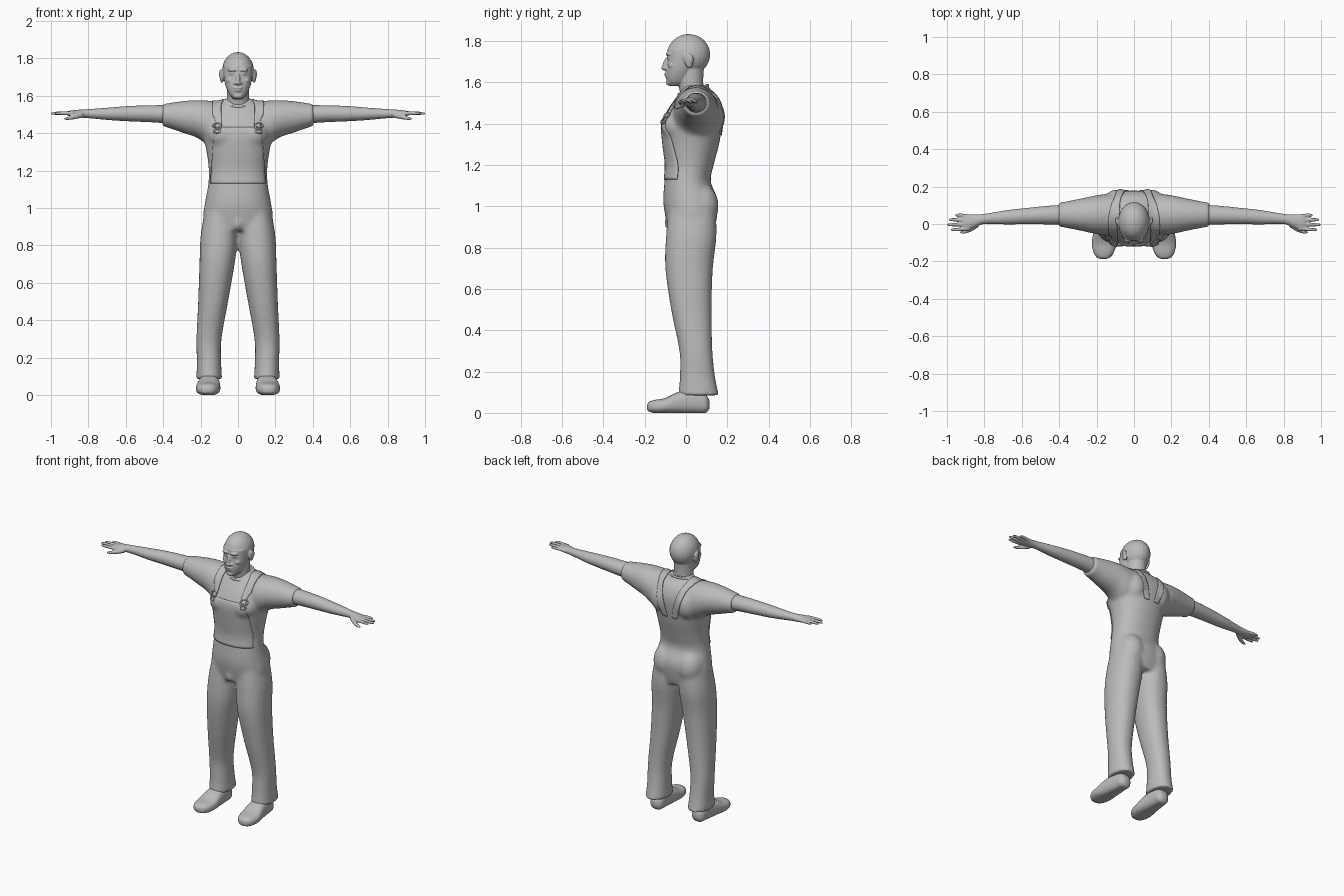
import bpy, bmesh, math
from mathutils import Vector, Matrix
from mathutils.bvhtree import BVHTree

cube = bpy.data.objects.get("Cube")
if cube:
    bpy.data.objects.remove(cube, do_unlink=True)

grey = bpy.data.materials.new("plain grey")
grey.use_nodes = True
grey.diffuse_color = (0.5, 0.5, 0.5, 1)
grey.node_tree.nodes["Principled BSDF"].inputs["Base Color"].default_value = grey.diffuse_color


def smooth_rows(rows, steps):
    """Catmull-Rom interpolation of section rows."""
    rows = [Vector(row) for row in rows]
    padded = [rows[0]] + rows + [rows[-1]]
    result = []
    for a, b, c, d in zip(padded, padded[1:], padded[2:], padded[3:]):
        for step in range(steps):
            t = step / steps
            result.append(b + (c - a) * (t / 2) + (a * 2 - b * 5 + c * 4 - d) * (t * t / 2)
                          + (b * 3 - a - c * 3 + d) * (t ** 3 / 2))
    return result + [rows[-1]]


def loft(bm, axis, rows, mirrored=False, power=2.0, sides=32, steps=5):
    """Rows are (position along axis, centre a, centre b, radius a, radius b)."""
    for side in ((1, -1) if mirrored else (1,)):
        rings = []
        for along, ca, cb, ra, rb in smooth_rows(rows, steps):
            ring = []
            for i in range(sides):
                angle = math.tau * i / sides
                c, s = math.cos(angle), math.sin(angle)
                a = ca + ra * math.copysign(abs(c) ** (2 / power), c)
                b = cb + rb * math.copysign(abs(s) ** (2 / power), s)
                x, y, z = {"x": (along, a, b), "y": (a, along, b), "z": (a, b, along)}[axis]
                ring.append(bm.verts.new((x * side, y, max(z, 0))))
            rings.append(ring)
        for low, high in zip(rings, rings[1:]):
            for i in range(sides):
                j = (i + 1) % sides
                bm.faces.new((low[i], low[j], high[j], high[i]))
        bm.faces.new(rings[0])
        bm.faces.new(rings[-1])


def blob(bm, centre, radii, mirrored=False, tilt=0.0):
    """Ellipsoid, optionally copied to the other side and tilted about x."""
    for side in ((1, -1) if mirrored else (1,)):
        place = Matrix.Translation((centre[0] * side, centre[1], centre[2]))
        turn = Matrix.Rotation(tilt, 4, "X")
        bmesh.ops.create_uvsphere(bm, u_segments=24, v_segments=16, radius=1,
                                  matrix=place @ turn @ Matrix.Diagonal((*radii, 1)))


def finish(name, bm, voxel=None, relax=0):
    """Turn a bmesh into a smooth object, fusing its parts if a voxel size is given."""
    bmesh.ops.recalc_face_normals(bm, faces=bm.faces)
    mesh = bpy.data.meshes.new(name)
    bm.to_mesh(mesh)
    bm.free()
    mesh.materials.append(grey)
    for face in mesh.polygons:
        face.use_smooth = True
    obj = bpy.data.objects.new(name, mesh)
    bpy.context.collection.objects.link(obj)
    if voxel:
        fuse = obj.modifiers.new("fuse", "REMESH")
        fuse.mode, fuse.voxel_size, fuse.use_smooth_shade = "VOXEL", voxel, True
        soften = obj.modifiers.new("soften", "SMOOTH")
        soften.factor, soften.iterations = 0.5, relax
    return obj


# Overalls and shirt: torso, legs and sleeves fused into one cloth surface
bm = bmesh.new()
loft(bm, "z", [(.88, 0, .025, .165, .11), (.95, 0, .025, .186, .125), (1.03, 0, .022, .176, .132),
               (1.12, 0, .008, .16, .112), (1.2, 0, .018, .156, .116), (1.3, 0, .025, .168, .135),
               (1.4, 0, .03, .19, .146), (1.47, 0, .045, .2, .132), (1.53, 0, .055, .17, .1),
               (1.565, 0, .05, .1, .07), (1.585, 0, .045, .07, .06)], power=2.2, sides=48)
loft(bm, "z", [(.98, .088, .03, .09, .115), (.85, .1, .025, .1, .122), (.7, .112, .015, .094, .115),
               (.5, .133, .026, .08, .098), (.3, .155, .048, .067, .08), (.18, .155, .055, .065, .085),
               (.1, .154, .06, .068, .096), (.085, .154, .06, .069, .099)], mirrored=True, power=2.2)
loft(bm, "x", [(.05, .055, 1.47, .1, .09), (.15, .05, 1.455, .11, .118), (.22, .05, 1.476, .1, .1),
               (.3, .05, 1.487, .083, .084), (.385, .05, 1.495, .067, .063),
               (.405, .05, 1.495, .068, .065)], mirrored=True)
blob(bm, (.085, .07, 1.0), (.085, .088, .11), mirrored=True)      # seat
blob(bm, (.08, -.03, 1.39), (.085, .088, .075), mirrored=True)    # chest
blob(bm, (.09, .1, 1.43), (.08, .085, .1), mirrored=True)         # shoulder blades
blob(bm, (0, -.085, .92), (.02, .02, .035))                       # fly fold
clothes = finish("overalls_and_shirt", bm, voxel=.011, relax=6)

# Head and neck, with features fused on
bm = bmesh.new()
loft(bm, "z", [(1.5, 0, .05, .07, .065), (1.57, 0, .027, .061, .06), (1.63, 0, .022, .06, .062),
               (1.7, 0, .025, .06, .065)])
blob(bm, (0, .013, 1.734), (.085, .104, .099))
loft(bm, "z", [(1.582, 0, -.052, .024, .026), (1.605, 0, -.043, .046, .049),
               (1.65, 0, -.03, .066, .066), (1.7, 0, -.02, .076, .07),
               (1.76, 0, -.008, .078, .082)], power=2.2)
blob(bm, (0, -.098, 1.69), (.011, .014, .034), tilt=-.35)            # nose bridge
blob(bm, (0, -.105, 1.668), (.013, .015, .011))                      # nose tip
blob(bm, (.014, -.095, 1.667), (.01, .012, .009), mirrored=True)    # nostrils
blob(bm, (.028, -.083, 1.737), (.027, .016, .009), mirrored=True)   # brows
blob(bm, (.03, -.081, 1.718), (.014, .011, .008), mirrored=True)    # eyes
blob(bm, (.042, -.062, 1.682), (.022, .024, .018), mirrored=True)   # cheeks
blob(bm, (0, -.094, 1.642), (.025, .012, .0065))                     # upper lip
blob(bm, (0, -.092, 1.629), (.022, .012, .007))                      # lower lip
blob(bm, (0, -.08, 1.598), (.025, .017, .015))                       # chin
blob(bm, (.086, .012, 1.705), (.012, .021, .037), mirrored=True, tilt=.2)   # ears
blob(bm, (.094, .02, 1.715), (.007, .017, .025), mirrored=True, tilt=.2)    # ear rims
finish("head", bm, voxel=.0042, relax=3)

# Bare arms with hands
bm = bmesh.new()
loft(bm, "x", [(.33, .05, 1.498, .054, .051), (.45, .048, 1.503, .05, .046),
               (.58, .042, 1.504, .043, .041), (.68, .036, 1.503, .038, .034),
               (.8, .027, 1.504, .027, .024), (.85, .017, 1.504, .034, .021),
               (.89, .01, 1.505, .042, .016), (.915, .01, 1.506, .038, .01)], mirrored=True)
for y, spread, tip in ((.04, .007, .955), (.02, .003, .99), (-.002, -.002, 1.0), (-.024, -.006, .98)):
    loft(bm, "x", [(.88, y, 1.505, .011, .011), (tip - .03, y + spread, 1.506, .009, .009),
                   (tip - .006, y + spread, 1.505, .007, .006), (tip, y + spread, 1.505, .003, .003)],
         mirrored=True, sides=12)
loft(bm, "x", [(.83, .0, 1.497, .016, .014), (.87, -.027, 1.487, .013, .012),
               (.91, -.042, 1.479, .01, .009), (.93, -.044, 1.476, .004, .004)], mirrored=True, sides=12)
finish("arms_and_hands", bm, voxel=.0042, relax=2)

# Shoes with flattened soles
bm = bmesh.new()
loft(bm, "y", [(-.188, .163, .028, .012, .012), (-.178, .163, .03, .036, .024),
               (-.15, .162, .031, .055, .032), (-.1, .16, .035, .065, .037),
               (-.03, .156, .05, .059, .054), (.05, .153, .055, .05, .058),
               (.095, .152, .045, .042, .045), (.113, .152, .04, .02, .02)],
     mirrored=True, power=2.5)
finish("shoes", bm)

# Cloth surface lookup, so trim follows the body
bpy.context.view_layer.update()
surface = BVHTree.FromObject(clothes, bpy.context.evaluated_depsgraph_get())


def cling(obj, thickness):
    """Wrap a sheet on to the clothes and give it a little thickness."""
    wrap = obj.modifiers.new("wrap", "SHRINKWRAP")
    wrap.target, wrap.wrap_method, wrap.offset = clothes, "NEAREST_SURFACEPOINT", thickness / 2
    wrap.wrap_mode = "ABOVE_SURFACE"
    shell = obj.modifiers.new("shell", "SOLIDIFY")
    shell.thickness, shell.offset = thickness, 0


def sheet(bm, lines):
    """Skin a grid of points."""
    grid = [[bm.verts.new(point) for point in line] for line in lines]
    for low, high in zip(grid, grid[1:]):
        for i in range(len(low) - 1):
            bm.faces.new((low[i], low[i + 1], high[i + 1], high[i]))


# Shoulder straps running over to the middle of the back
bm = bmesh.new()
path = smooth_rows([(.11, -.12, 1.43), (.115, -.07, 1.53), (.112, .03, 1.6), (.095, .13, 1.56),
                    (.065, .19, 1.46), (.04, .19, 1.34)], 8)
for side in (1, -1):
    sheet(bm, [[((p.x + w) * side, p.y, p.z) for w in (-.02, -.01, 0, .01, .02)] for p in path])
cling(finish("shoulder_straps", bm), .006)

# Bib panel on the chest, widening to the waist
bm = bmesh.new()
lines = []
for row in range(25):
    z = 1.43 - row * .0125
    half = .125 + .02 * row / 24
    line = []
    for col in range(-12, 13):
        x = half * col / 12
        hit = surface.ray_cast(Vector((x, -1, z)), Vector((0, 1, 0)))[0]
        line.append(hit if hit else Vector((x, 0, z)))
    lines.append(line)
sheet(bm, lines)
cling(finish("bib_panel", bm), .005)


def ring(name, location, radius, thickness, stretch):
    bpy.ops.mesh.primitive_torus_add(location=location, major_radius=radius, minor_radius=thickness,
                                     major_segments=32, minor_segments=8)
    obj = bpy.context.object
    obj.name, obj.scale = name, stretch
    obj.data.materials.append(grey)
    bpy.ops.object.shade_smooth()
    return obj


# Strap buckles
for side, label in ((1, "left"), (-1, "right")):
    for part, z, radius in (("upper", 1.438, .018), ("lower", 1.408, .014)):
        hit, normal = surface.ray_cast(Vector((.11 * side, -1, z)), Vector((0, 1, 0)))[:2]
        buckle = ring(f"{label}_{part}_buckle", hit + normal * .005, radius, .004, (1.3, .8, 1))
        buckle.rotation_euler = normal.to_track_quat("Z", "Y").to_euler()

# Shirt neckband
neckband = ring("neckband", (0, .035, 1.563), .078, .007, (1, .95, 1))
neckband.rotation_euler.x = .3
